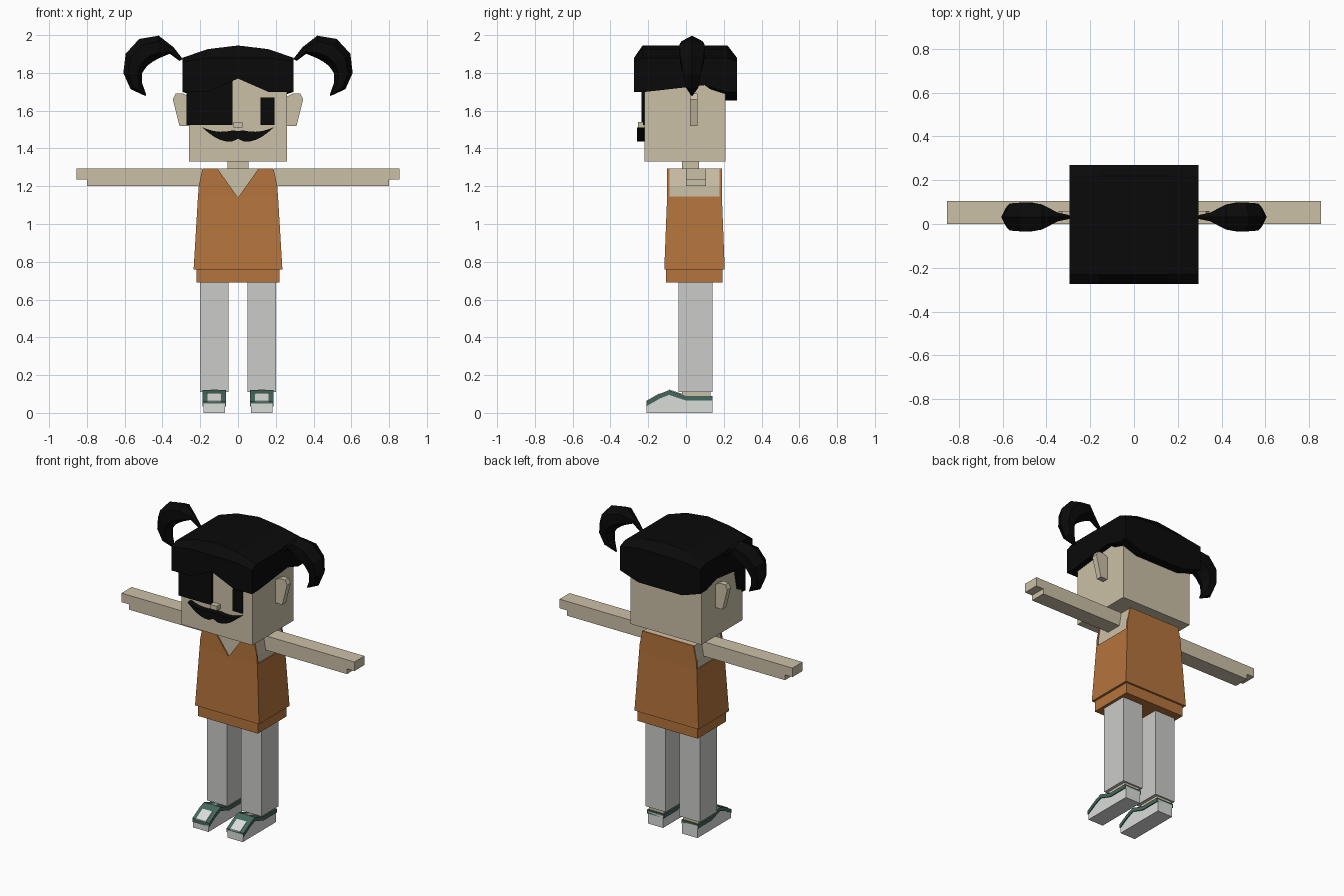
import bpy, bmesh
from math import cos, sin, pi, radians

default_cube = bpy.data.objects.get("Cube")
if default_cube:
    bpy.data.objects.remove(default_cube)


def material(name, red, green, blue):
    mat = bpy.data.materials.new(name)
    mat.use_nodes = True
    mat.diffuse_color = (red, green, blue, 1)
    shader = mat.node_tree.nodes["Principled BSDF"]
    shader.inputs["Base Color"].default_value = mat.diffuse_color
    shader.inputs["Roughness"].default_value = 0.9
    return mat


skin = material("skin", 0.6, 0.53, 0.39)
black = material("black hair", 0.003, 0.003, 0.003)
orange = material("orange cloth", 0.46, 0.175, 0.045)
grey = material("light grey cloth", 0.6, 0.6, 0.59)
white = material("shoe white", 0.7, 0.72, 0.7)
teal = material("shoe teal", 0.06, 0.14, 0.11)


def loft(name, mat, rings):
    """Skin a closed solid through rings of equal point count."""
    bm = bmesh.new()
    loops = [[bm.verts.new(point) for point in ring] for ring in rings]
    for lower, upper in zip(loops, loops[1:]):
        for i in range(len(lower)):
            bm.faces.new((lower[i - 1], lower[i], upper[i], upper[i - 1]))
    bm.faces.new(loops[0])
    bm.faces.new(loops[-1])
    bmesh.ops.recalc_face_normals(bm, faces=bm.faces)
    mesh = bpy.data.meshes.new(name)
    bm.to_mesh(mesh)
    bm.free()
    mesh.materials.append(mat)
    part = bpy.data.objects.new(name, mesh)
    bpy.context.scene.collection.objects.link(part)


def rectangle(half, front, back, z, x=0):
    return [(x - half, front, z), (x + half, front, z), (x + half, back, z), (x - half, back, z)]


def box(name, mat, half, front, back, bottom, top, x=0):
    loft(name, mat, [rectangle(half, front, back, z, x) for z in (bottom, top)])


def front_cutout(name, mat, outline, front, back, side=1):
    """Push an (x, z) outline through the depth."""
    loft(name, mat, [[(side * x, y, z) for x, z in outline] for y in (front, back)])


def side_cutout(name, mat, outline, half, x):
    """Push a (y, z) outline through the width."""
    loft(name, mat, [[(edge, y, z) for y, z in outline] for edge in (x - half, x + half)])


def mirrored(outline):
    return outline + [(-x, z) for x, z in reversed(outline)]


def strip(line, low, high):
    """Thicken a line into a closed band."""
    return [(y, z + high) for y, z in line] + [(y, z + low) for y, z in reversed(line)]


# Head
box("head", skin, half=0.26, front=-0.22, back=0.21, bottom=1.33, top=1.84)
box("neck", skin, half=0.055, front=-0.02, back=0.07, bottom=1.28, top=1.34)
box("nose", skin, half=0.025, front=-0.255, back=-0.21, bottom=1.51, top=1.54)

# Hair cap: domed crown, fringe parted in the middle, longer at the back
hairline = 1.7
sections = []
for x in (-0.295, -0.16, 0, 0.16, 0.295):
    crown = 1.945 - 0.75 * x * x
    shoulder = min(crown - 0.02, 1.88)
    parting = hairline + 0.07 * (x == 0)
    nape = hairline - 0.045 * (abs(x) < 0.2)
    outline = [(-0.275, parting), (-0.275, shoulder), (-0.23, crown), (0.22, crown),
               (0.27, shoulder), (0.27, nape), (0.21, nape), (0.1, 1.735), (-0.21, parting)]
    sections.append([(x, y, z) for y, z in outline])
loft("hair_cap", black, sections)

# Long lock over one eye, its return round the corner, and the other eye
fringe_end = 1.525
box("eye_lock", black, half=0.12, front=-0.235, back=-0.21, bottom=fringe_end, top=1.78, x=-0.15)
side_cutout("side_lock", black, [(-0.235, fringe_end), (-0.16, 1.56), (-0.12, 1.75), (-0.235, 1.75)],
            half=0.01, x=-0.262)
box("eye", black, half=0.036, front=-0.228, back=-0.21, bottom=fringe_end, top=1.67, x=0.156)

# Moustache: thick in the middle, dipping, then curling up to the tips
steps = [i / 6 for i in range(7)]
centre_line = [(0.19 * t, 1.472 + 0.04 * t * t - 0.015 * sin(pi * t)) for t in steps]
thickness = [0.03 * cos(pi * t / 2) * (1 - 0.3 * (t == 0)) for t in steps]
upper_edge = [(x, z + thick) for (x, z), thick in zip(centre_line, thickness)]
lower_edge = [(x, z - thick) for (x, z), thick in zip(centre_line, thickness)]
right_end = upper_edge + lower_edge[-2::-1]
left_end = [(-x, z) for x, z in right_end[-2:0:-1]]
front_cutout("moustache", black, right_end + left_end, front=-0.26, back=-0.215)

# Shared outlines for the paired parts
shoulder_top = 1.295
ear = [(0.25, 1.67), (0.29, 1.69), (0.33, 1.69), (0.345, 1.66), (0.31, 1.52), (0.25, 1.52)]
arm = [(0.19, 1.2), (0.8, 1.2), (0.8, 1.235), (0.855, 1.235),
       (0.855, shoulder_top), (0.19, shoulder_top)]
strap = [(0, 1.14), (0.212, 1.14), (0.208, 1.2), (0.188, shoulder_top), (0.11, shoulder_top)]
instep = [(-0.21, 0.05), (-0.14, 0.09), (-0.09, 0.11), (0, 0.08), (0.14, 0.08)]
tail_radii = [0.01, 0.02, 0.06, 0.07, 0.065, 0.05, 0.035, 0.004]

for side, label in ((1, "left"), (-1, "right")):
    # Pigtail: hexagonal sections hooked round an arc
    rings = []
    for i, radius in enumerate(tail_radii):
        turn = radians(150 - 30 * i)
        ring = []
        for k in range(6):
            corner = k * pi / 3
            reach = 0.137 + radius * cos(corner)
            ring.append((side * (0.42 + reach * cos(turn)),
                         0.032 + 1.1 * radius * sin(corner),
                         1.8 + reach * sin(turn)))
        rings.append(ring)
    loft(label + "_pigtail", black, rings)

    # Ear, and arm with stepped hand
    front_cutout(label + "_ear", skin, ear, front=0.022, back=0.06, side=side)
    front_cutout(label + "_arm", skin, arm, front=0, back=0.105, side=side)

    # Leg, ankle and shoe
    middle = side * 0.126
    box(label + "_leg", grey, half=0.075, front=-0.04, back=0.14, bottom=0.11, top=0.7, x=middle)
    box(label + "_ankle", skin, half=0.055, front=-0.02, back=0.13, bottom=0.06, top=0.12, x=middle)
    side_cutout(label + "_shoe_sole", white, instep + [(0.14, 0), (-0.21, 0)], half=0.056, x=middle)
    side_cutout(label + "_shoe_upper", teal, strip(instep, -0.015, 0.01), half=0.062, x=middle)
    side_cutout(label + "_shoe_toe", white, strip(instep[:2], 0, 0.014), half=0.036, x=middle)
    side_cutout(label + "_shoe_tongue", white, strip(instep[2:4], 0, 0.014), half=0.02, x=middle)

    # Dress strap beside the V neck
    front_cutout(label + "_dress_strap", orange, strap, front=-0.1, back=-0.088, side=side)

# Chest and dress
loft("chest", skin, [rectangle(0.206, -0.092, 0.18, z=1.1),
                     rectangle(0.203, -0.092, 0.18, z=1.2),
                     rectangle(0.187, -0.092, 0.18, z=shoulder_top - 0.002)])
loft("dress_body", orange, [rectangle(0.235, -0.115, 0.205, z=0.76),
                            rectangle(0.212, -0.1, 0.19, z=1.145)])
front_cutout("dress_back", orange, mirrored(strap[1:4]), front=0.178, back=0.19)
box("dress_hem", orange, half=0.22, front=-0.105, back=0.192, bottom=0.69, top=0.78)
